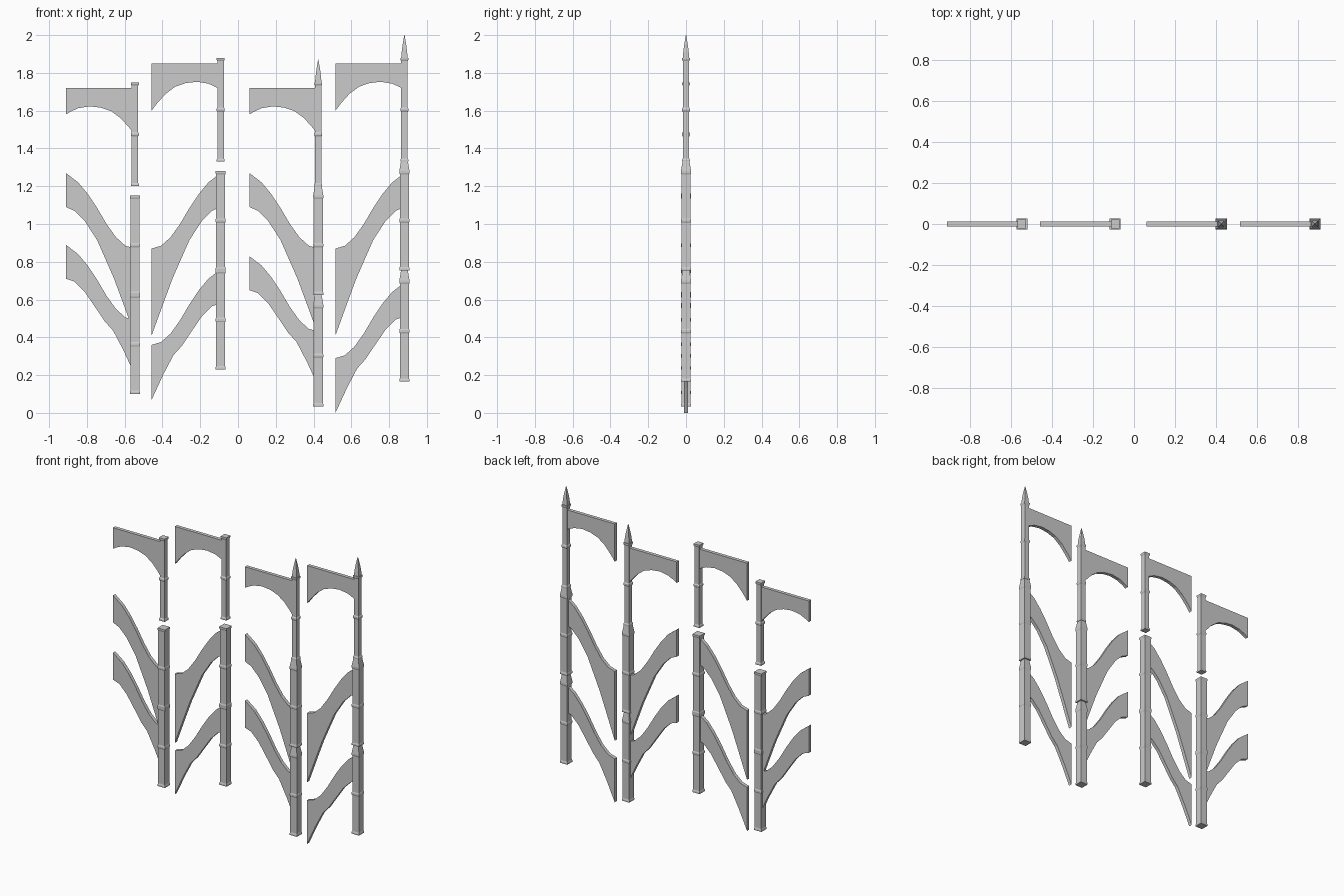
import bpy, bmesh

if "Cube" in bpy.data.objects:
    bpy.data.objects.remove(bpy.data.objects["Cube"])

REACH = 0.365    # length of every panel, out from the post centre
THICK = 0.0115   # half thickness of the panels

# Profiles: (distance from the low end, height relative to the panel's top)
BRACE_TOP = [(0, -.40), (.05, -.385), (.10, -.34), (.15, -.27),
             (.20, -.185), (.25, -.11), (.30, -.05), (REACH, 0)]
UPPER_UNDER = [(REACH, -.18), (.32, -.20), (.265, -.255), (.2, -.355),
               (.145, -.48), (.11, -.56), (.06, -.695), (0, -.86)]
LOWER_UNDER = [(REACH, -.18), (.32, -.195), (.265, -.25), (.2, -.345),
               (.16, -.405), (.115, -.455), (.06, -.56), (0, -.69)]
ARCH = [(0, 0), (REACH, 0), (REACH, -.14), (.34, -.125), (.30, -.107),
        (.24, -.097), (.18, -.104), (.125, -.123), (.075, -.16),
        (.03, -.21), (0, -.25)]


def finish(name, bm):
    bmesh.ops.recalc_face_normals(bm, faces=bm.faces)
    me = bpy.data.meshes.new(name)
    bm.to_mesh(me)
    bm.free()
    ob = bpy.data.objects.new(name, me)
    bpy.context.collection.objects.link(ob)


def panel(name, profile, x0, sign, z):
    """Flat plate extruded in y from a profile in xz."""
    bm = bmesh.new()
    face = bm.faces.new([bm.verts.new((x0 + sign * t, -THICK, z + h)) for t, h in profile])
    out = bmesh.ops.extrude_face_region(bm, geom=[face])
    moved = [v for v in out["geom"] if isinstance(v, bmesh.types.BMVert)]
    bmesh.ops.translate(bm, verts=moved, vec=(0, 2 * THICK, 0))
    finish(name, bm)


def square_stack(name, x, levels):
    """Square shaft lofted through (half width, z) levels."""
    bm = bmesh.new()
    prev = None
    for r, z in levels:
        ring = [bm.verts.new((x + a * r, b * r, z))
                for a, b in ((-1, -1), (1, -1), (1, 1), (-1, 1))]
        if prev:
            for i in range(4):
                j = (i + 1) % 4
                bm.faces.new((prev[i], prev[j], ring[j], ring[i]))
        else:
            bm.faces.new(ring[::-1])
        prev = ring
    bm.faces.new(prev)
    finish(name, bm)


def shaft(z0, z1, body, band):
    """Shaft levels with a moulding at the foot, middle and top."""
    m = (z0 + z1) / 2
    return [(band, z0), (band, z0 + .010), (body, z0 + .018),
            (body, m - .012), (band, m - .005), (band, m + .005), (body, m + .012),
            (body, z1 - .018), (band, z1 - .010), (band, z1)]


def bay(tag, post_x, low_at_post, arch_z, brace_z, lower_shafts, upper_z, spired):
    x0, sign = (post_x, -1) if low_at_post else (post_x - REACH, 1)
    panel(tag + "_arch_panel", ARCH, x0, sign, arch_z)
    panel(tag + "_upper_brace", BRACE_TOP + UPPER_UNDER, x0, sign, brace_z[0])
    panel(tag + "_lower_brace", BRACE_TOP + LOWER_UNDER, x0, sign, brace_z[1])
    # lower pier stages, with a sloped shoulder on the spired bays
    for i, (a, b) in enumerate(lower_shafts):
        levels = shaft(a, b, .024, .027)
        if spired:
            levels += [(.018, b + .055)]
        square_stack(f"{tag}_pier_stage_{i + 1}", post_x, levels)
    # slim upper post and spire
    square_stack(tag + "_upper_post", post_x, shaft(upper_z, upper_z + .55, .017, .021))
    if spired:
        t = upper_z + .55
        square_stack(tag + "_spire", post_x,
                     [(.017, t), (.014, t + .035), (.0095, t + .07), (.001, t + .12)])


# Four bays, left to right
bay("plain_low", -.546, True, 1.72, (1.27, .89), [(.10, .625), (.625, 1.15)], 1.20, False)
bay("plain_high", -.092, False, 1.85, (1.27, .76), [(.23, .755), (.755, 1.28)], 1.33, False)
bay("spired_low", .425, True, 1.72, (1.27, .83), [(.035, .57), (.625, 1.15)], 1.20, True)
bay("spired_high", .881, False, 1.85, (1.27, .69), [(.165, .70), (.755, 1.28)], 1.33, True)
